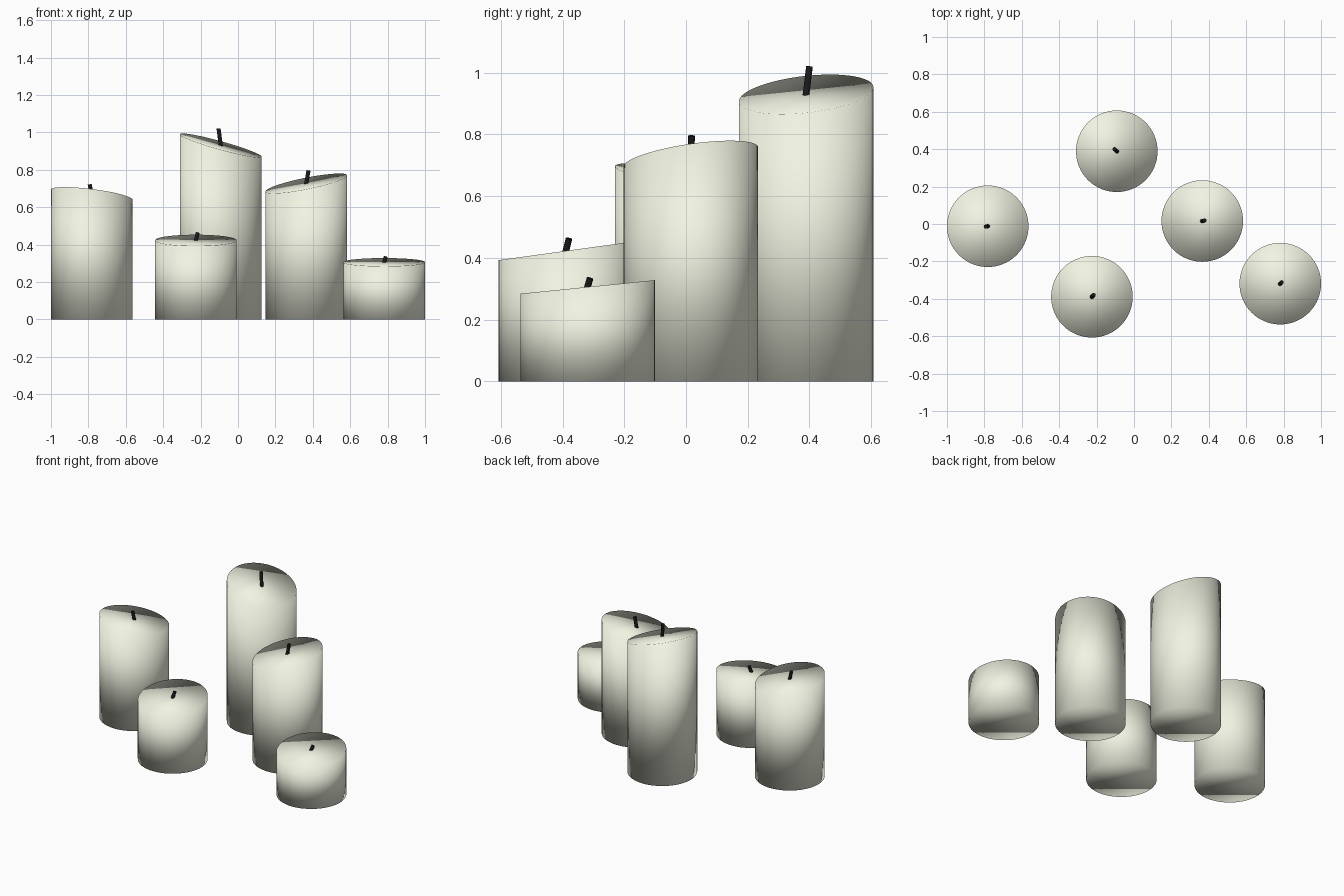
import bpy, bmesh, math
from mathutils import Vector

if "Cube" in bpy.data.objects:
    bpy.data.objects.remove(bpy.data.objects["Cube"])

R = 0.218        # candle radius
WICK_R = 0.011
SIDES = 64


def material(name, colour):
    m = bpy.data.materials.new(name)
    m.diffuse_color = colour
    m.use_nodes = True
    m.node_tree.nodes["Principled BSDF"].inputs["Base Color"].default_value = m.diffuse_color
    return m


wax = material("cream_wax", (0.88, 0.90, 0.76, 1))
char = material("black_wick", (0.01, 0.01, 0.01, 1))


def finish(bm, name, mat):
    bmesh.ops.recalc_face_normals(bm, faces=bm.faces)
    for f in bm.faces:
        f.smooth = True
    me = bpy.data.meshes.new(name)
    bm.to_mesh(me)
    bm.free()
    me.materials.append(mat)
    ob = bpy.data.objects.new(name, me)
    bpy.context.collection.objects.link(ob)
    return ob


# Round pillar whose top is cut by a sloping plane
def candle(name, x, y, h, rise_x, rise_y):
    bm = bmesh.new()
    bmesh.ops.create_cone(bm, cap_ends=True, segments=SIDES,
                          radius1=R, radius2=R, depth=1)
    for v in bm.verts:
        if v.co.z > 0:
            v.co.z = h + (rise_x * v.co.x + rise_y * v.co.y) / R
        else:
            v.co.z = 0
        v.co.x += x
        v.co.y += y
    return finish(bm, name, wax)


# Thin leaning wick, sunk slightly into the wax
def wick(name, base, tip):
    base, tip = Vector(base), Vector(tip)
    axis = tip - base
    base = base - axis.normalized() * 0.02
    axis = tip - base
    bm = bmesh.new()
    bmesh.ops.create_cone(bm, cap_ends=True, segments=12,
                          radius1=WICK_R, radius2=WICK_R, depth=axis.length)
    rot = axis.to_track_quat('Z', 'Y').to_matrix()
    for v in bm.verts:
        v.co = rot @ v.co + (base + tip) / 2
    ob = finish(bm, name, char)
    for p in ob.data.polygons:
        p.use_smooth = len(p.vertices) == 4


# name, x, y, centre height, rim rise along x and y, wick lean x and y, wick height
candles = [
    ("left",        -0.782, -0.012, 0.667, -0.027, -0.030, -0.011, -0.002, 0.055),
    ("back",        -0.092,  0.389, 0.930, -0.060,  0.023, -0.012,  0.011, 0.090),
    ("right",        0.365,  0.016, 0.727,  0.043,  0.031,  0.012,  0.002, 0.069),
    ("front",       -0.225, -0.389, 0.423,  0.000,  0.030,  0.010,  0.010, 0.040),
    ("front_right",  0.782, -0.319, 0.306,  0.000,  0.022,  0.008,  0.008, 0.028),
]

for n, x, y, h, rx, ry, lx, ly, wh in candles:
    candle(n + "_candle", x, y, h, rx, ry)
    wick(n + "_wick", (x, y, h), (x + lx, y + ly, h + wh))
